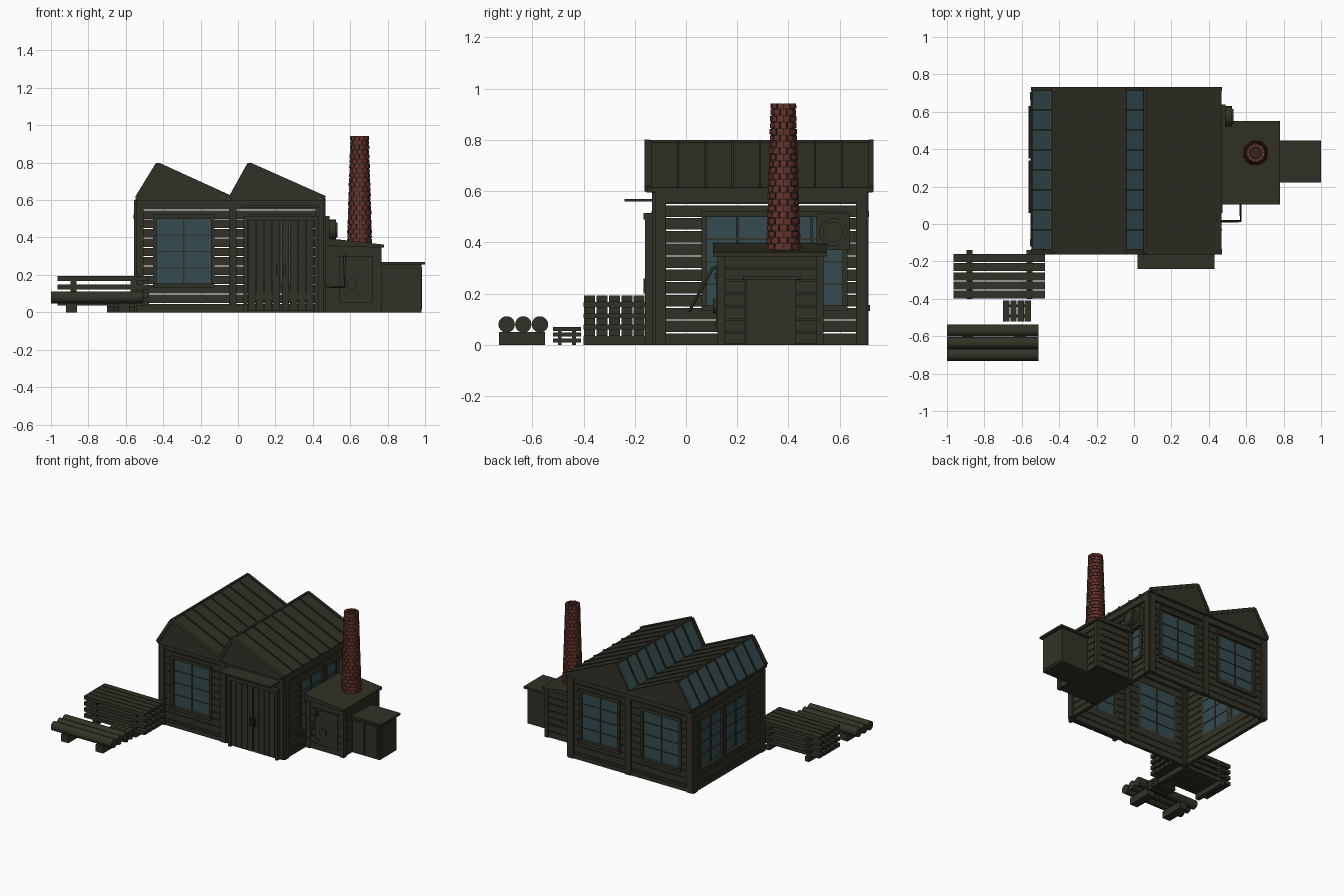
import bpy, bmesh, math
from mathutils import Matrix, Vector

if "Cube" in bpy.data.objects:
    bpy.data.objects.remove(bpy.data.objects["Cube"])


def material(name, rgb):
    m = bpy.data.materials.new(name)
    m.use_nodes = True
    m.diffuse_color = (*rgb, 1)
    m.node_tree.nodes["Principled BSDF"].inputs["Base Color"].default_value = (*rgb, 1)
    return m


WOOD = material("dark olive timber", (0.032, 0.031, 0.020))
ROOF = material("roof sheet", (0.030, 0.030, 0.019))
GLASS = material("teal glass", (0.035, 0.070, 0.078))
BRICK = material("red brick", (0.125, 0.034, 0.024))
MORTAR = material("dark mortar", (0.035, 0.016, 0.012))


def finish(name, bm, mat):
    bmesh.ops.recalc_face_normals(bm, faces=bm.faces)
    me = bpy.data.meshes.new(name)
    bm.to_mesh(me)
    bm.free()
    me.materials.append(mat)
    ob = bpy.data.objects.new(name, me)
    bpy.context.collection.objects.link(ob)
    return ob


def boxes(name, mat, ranges, frame=Matrix()):
    """One object made of boxes given as (a0, a1, b0, b1, c0, c1)."""
    bm = bmesh.new()
    for a0, a1, b0, b1, c0, c1 in ranges:
        mid = Vector(((a0 + a1) / 2, (b0 + b1) / 2, (c0 + c1) / 2))
        size = Matrix.Diagonal((a1 - a0, b1 - b0, c1 - c0, 1))
        bmesh.ops.create_cube(bm, size=1, matrix=frame @ Matrix.Translation(mid) @ size)
    return finish(name, bm, mat)


def prisms(name, mat, outlines, spans):
    """Extrude each (x, z) outline over each y span."""
    bm = bmesh.new()
    for pts in outlines:
        for y0, y1 in spans:
            face = bm.faces.new([bm.verts.new((x, y0, z)) for x, z in pts])
            ext = bmesh.ops.extrude_face_region(bm, geom=[face])["geom"]
            verts = [v for v in ext if isinstance(v, bmesh.types.BMVert)]
            bmesh.ops.translate(bm, verts=verts, vec=(0, y1 - y0, 0))
    return finish(name, bm, mat)


def cylinder(name, mat, centre, axis, radius, depth, sides=20):
    bm = bmesh.new()
    turn = Vector(axis).to_track_quat('Z', 'Y').to_matrix().to_4x4()
    bmesh.ops.create_cone(bm, cap_ends=True, segments=sides, radius1=radius, radius2=radius,
                          depth=depth, matrix=Matrix.Translation(centre) @ turn)
    ob = finish(name, bm, mat)
    ob.data.shade_smooth()
    ob.data.set_sharp_from_angle(angle=math.radians(40))
    return ob


def wall_frame(u, out, origin):
    """Local axes: along the wall, outwards, up."""
    m = Matrix((u, out, (0, 0, 1))).transposed().to_4x4()
    m.translation = origin
    return m


# Four board walls with windows, posts and trim
SILL, HEAD, TOP = 0.15, 0.5, 0.6


def wall(name, frame, u0, u1, centres, width, posts):
    boards, glass, trim = [], [], []
    for i in range(12):
        z0, z1 = i * 0.05, i * 0.05 + 0.045
        start = u0
        if SILL - 0.01 < z0 < HEAD - 0.01:
            for c in centres:
                boards.append((start, c - width / 2, -0.015, 0, z0, z1))
                start = c + width / 2
        boards.append((start, u1, -0.015, 0, z0, z1))
    for c in centres:
        a, b = c - width / 2, c + width / 2
        glass.append((a, b, -0.012, -0.006, SILL, HEAD))
        trim += [(a - 0.02, a, -0.015, 0.008, SILL, HEAD),
                 (b, b + 0.02, -0.015, 0.008, SILL, HEAD),
                 (a - 0.02, b + 0.02, -0.015, 0.014, HEAD, HEAD + 0.022),
                 (a - 0.02, b + 0.02, -0.015, 0.018, SILL - 0.018, SILL + 0.005),
                 (c - 0.004, c + 0.004, -0.016, 0, SILL, HEAD)]
        for k in (1, 2, 3):
            z = SILL + (HEAD - SILL) * k / 4
            trim.append((a, b, -0.015, -0.002, z - 0.003, z + 0.003))
    for p in posts:
        trim.append((p - 0.021, p + 0.021, -0.025, 0.012, 0, TOP))
    trim += [(u0, u1, -0.02, 0.008, 0.555, TOP), (u0, u1, -0.02, 0.005, 0, 0.03)]
    boxes(name + "_boards", WOOD, boards, frame)
    boxes(name + "_window_glass", GLASS, glass, frame)
    boxes(name + "_trim", WOOD, trim, frame)


bay_posts = (-0.525, -0.028, 0.435)
wall("front_wall", wall_frame((1, 0, 0), (0, -1, 0), (0, -0.12, 0)),
     -0.545, 0.455, (-0.29, 0.225), 0.29, bay_posts)
wall("back_wall", wall_frame((1, 0, 0), (0, 1, 0), (0, 0.70, 0)),
     -0.545, 0.455, (-0.29, 0.205), 0.29, bay_posts)
wall("right_wall", wall_frame((0, 1, 0), (-1, 0, 0), (-0.545, 0, 0)),
     -0.12, 0.70, (0.2, 0.49), 0.24, (-0.1, 0.685))
wall("left_wall", wall_frame((0, 1, 0), (1, 0, 0), (0.455, 0, 0)),
     -0.12, 0.70, (0.2, 0.49), 0.24, (-0.1, 0.685))

# Sawtooth roof: glazed steep faces, sheet slopes, ribs and gables
teeth = [(-0.54, -0.43, -0.035), (-0.04, 0.06, 0.465)]
EAVE, RIDGE = 0.61, 0.79


def strip(x0, z0, x1, z1, low, high):
    n = Vector((z0 - z1, x1 - x0)).normalized()
    return [(x0 + n.x * low, z0 + n.y * low), (x1 + n.x * low, z1 + n.y * low),
            (x1 + n.x * high, z1 + n.y * high), (x0 + n.x * high, z0 + n.y * high)]


steep = [(a, EAVE, b, RIDGE) for a, b, c in teeth]
shallow = [(b, RIDGE, c, EAVE) for a, b, c in teeth]
prisms("roof_sheets", ROOF, [strip(*s, -0.008, 0.004) for s in shallow], [(-0.145, 0.725)])
prisms("roof_glazing", GLASS, [strip(*s, -0.004, 0.003) for s in steep], [(-0.145, 0.725)])
rib_y = [-0.138 + i * 0.1068 for i in range(9)]
prisms("roof_ribs", ROOF, [strip(*s, -0.008, 0.011) for s in steep + shallow],
       [(y - 0.004, y + 0.004) for y in rib_y])
prisms("gable_panels", WOOD, [[(a, EAVE - 0.015), (b, RIDGE - 0.004), (c, EAVE - 0.015)] for a, b, c in teeth],
       [(-0.155, -0.12), (0.70, 0.728)])
prisms("gable_edge_trim", ROOF, [strip(*s, -0.012, 0.012) for s in steep + shallow],
       [(-0.162, -0.142), (0.715, 0.732)])
boxes("ridge_caps_and_eaves", ROOF,
      [(x - 0.008, x + 0.008, -0.15, 0.73, z, z + 0.014)
       for x, z in ((-0.43, 0.785), (0.06, 0.785), (-0.54, 0.597), (-0.037, 0.6), (0.46, 0.597))])

# Double plank door and flat canopy
planks = [(0.054 + i * 0.0435 + (0.006 if i > 3 else 0), 0.094 + i * 0.0435 + (0.006 if i > 3 else 0),
           -0.155, -0.14, 0.01, 0.49) for i in range(8)]
boxes("double_door", WOOD, planks + [
    (0.03, 0.05, -0.16, -0.13, 0, 0.5), (0.41, 0.43, -0.16, -0.13, 0, 0.5),
    (0.03, 0.43, -0.165, -0.13, 0.49, 0.515),
    (0.06, 0.215, -0.148, -0.137, 0.07, 0.10), (0.25, 0.4, -0.148, -0.137, 0.07, 0.10),
    (0.205, 0.215, -0.165, -0.155, 0.2, 0.26), (0.243, 0.253, -0.165, -0.155, 0.2, 0.26)])
boxes("door_canopy", ROOF, [(0.02, 0.43, -0.24, -0.12, 0.56, 0.57)])

# Boiler house with sloping roof
boxes("boiler_house_core", WOOD, [(0.46, 0.755, 0.135, 0.525, 0, 0.36)])
boxes("boiler_house_boards", WOOD,
      [(0.46, 0.762, 0.127, 0.533, i * 0.05 + 0.003, i * 0.05 + 0.047) for i in range(7)])
boxes("boiler_house_posts", WOOD,
      [(x - 0.015, x + 0.015, y - 0.015, y + 0.015, 0, 0.36) for x in (0.48, 0.753) for y in (0.138, 0.522)])
prisms("boiler_house_roof", ROOF, [[(0.46, 0.355), (0.78, 0.345), (0.78, 0.362), (0.46, 0.398)]],
       [(0.105, 0.55)])
boxes("boiler_hatch", WOOD, [(0.54, 0.72, 0.118, 0.13, 0.05, 0.3), (0.55, 0.57, 0.112, 0.13, 0.07, 0.09),
                             (0.55, 0.57, 0.112, 0.13, 0.26, 0.28)])
cylinder("hatch_wheel", WOOD, (0.61, 0.113, 0.15), (0, 1, 0), 0.027, 0.016)

# Small store at the end
boxes("store_body", WOOD, [(0.755, 0.98, 0.235, 0.43, 0, 0.255)])
boxes("store_roof", ROOF, [(0.755, 1.0, 0.222, 0.446, 0.255, 0.27)])
boxes("store_panels", WOOD, [(0.775, 0.86, 0.228, 0.236, 0.015, 0.24), (0.87, 0.965, 0.228, 0.236, 0.015, 0.24),
                             (0.979, 0.984, 0.25, 0.415, 0.015, 0.24)])

# Bent pipe between the workshop and the boiler house
curve = bpy.data.curves.new("steam_pipe", 'CURVE')
curve.dimensions = '3D'
curve.bevel_depth = 0.006
curve.bevel_resolution = 2
curve.use_fill_caps = True
spline = curve.splines.new('POLY')
path = [(0.45, 0.015, 0.135), (0.57, 0.015, 0.135), (0.57, 0.105, 0.3), (0.57, 0.14, 0.31)]
spline.points.add(len(path) - 1)
for p, co in zip(spline.points, path):
    p.co = (*co, 1)
curve.materials.append(WOOD)
bpy.context.collection.objects.link(bpy.data.objects.new("steam_pipe", curve))

# Wall fan
boxes("fan_housing", WOOD, [(0.455, 0.49, 0.51, 0.64, 0.37, 0.515)])
cylinder("fan_drum", WOOD, (0.5, 0.575, 0.44), (1, 0, 0), 0.055, 0.05)
cylinder("fan_cap", WOOD, (0.525, 0.575, 0.44), (1, 0, 0), 0.04, 0.012)

# Tapered chimney: hollow mortar core with staggered bricks
COURSES, BASE, TIP = 23, 0.37, 0.945
step = (TIP - BASE) / COURSES


def chimney_radius(z):
    return 0.068 - 0.018 * (z - BASE) / (TIP - BASE)


def ring_block(bm, a0, a1, z0, z1, r0, inset):
    lower, upper = [], []
    for ring, z in ((lower, z0), (upper, z1)):
        rad = chimney_radius(z) - inset
        for r, a in ((r0, a0), (rad, a0), (rad, a1), (r0, a1)):
            ring.append(bm.verts.new((0.65 + r * math.cos(a), 0.38 + r * math.sin(a), z)))
    bm.faces.new(lower)
    bm.faces.new(upper)
    for i in range(4):
        j = (i + 1) % 4
        bm.faces.new((lower[i], lower[j], upper[j], upper[i]))


core, bricks = bmesh.new(), bmesh.new()
turn = math.tau / 12
for k in range(12):
    ring_block(core, k * turn, (k + 1) * turn, BASE, TIP - 0.004, 0.028, 0.005)
    for c in range(COURSES):
        a, z = (k + c % 2 * 0.5) * turn, BASE + c * step
        ring_block(bricks, a + 0.035, a + turn - 0.035, z + 0.002, z + step - 0.002, 0.036, 0)
finish("chimney_mortar", core, MORTAR)
finish("chimney_bricks", bricks, BRICK)
cylinder("chimney_flue", MORTAR, (0.65, 0.38, 0.6), (0, 0, 1), 0.03, 0.45, 12)

# Stacked planks on battens
boxes("plank_stack", WOOD,
      [(-0.965, -0.475, y, y + 0.043, z, z + 0.026)
       for z in (0.035, 0.079, 0.123, 0.167) for y in [-0.398 + i * 0.0485 for i in range(5)]])
boxes("stack_battens", WOOD,
      [(x - 0.016, x + 0.016, -0.4, -0.14, z, z + h)
       for x in (-0.88, -0.56) for z, h in ((0, 0.035), (0.061, 0.018), (0.105, 0.018), (0.149, 0.018))])

# Small plank pile
boxes("small_plank_pile", WOOD,
      [(x, x + 0.034, -0.52, -0.41, z, z + 0.016) for z in (0.01, 0.032, 0.054)
       for x in [-0.7 + i * 0.0385 for i in range(4)]]
      + [(-0.7, -0.55, y, y + 0.015, 0, 0.06) for y in (-0.5, -0.445)])

# Logs on sleepers
for i, y in enumerate((-0.7, -0.635, -0.57)):
    cylinder(f"log_{i + 1}", WOOD, (-0.755, y, 0.08), (1, 0, 0), 0.032, 0.49)
boxes("log_sleepers", WOOD, [(x, x + 0.06, -0.73, -0.55, 0, 0.05) for x in (-0.92, -0.64)])
